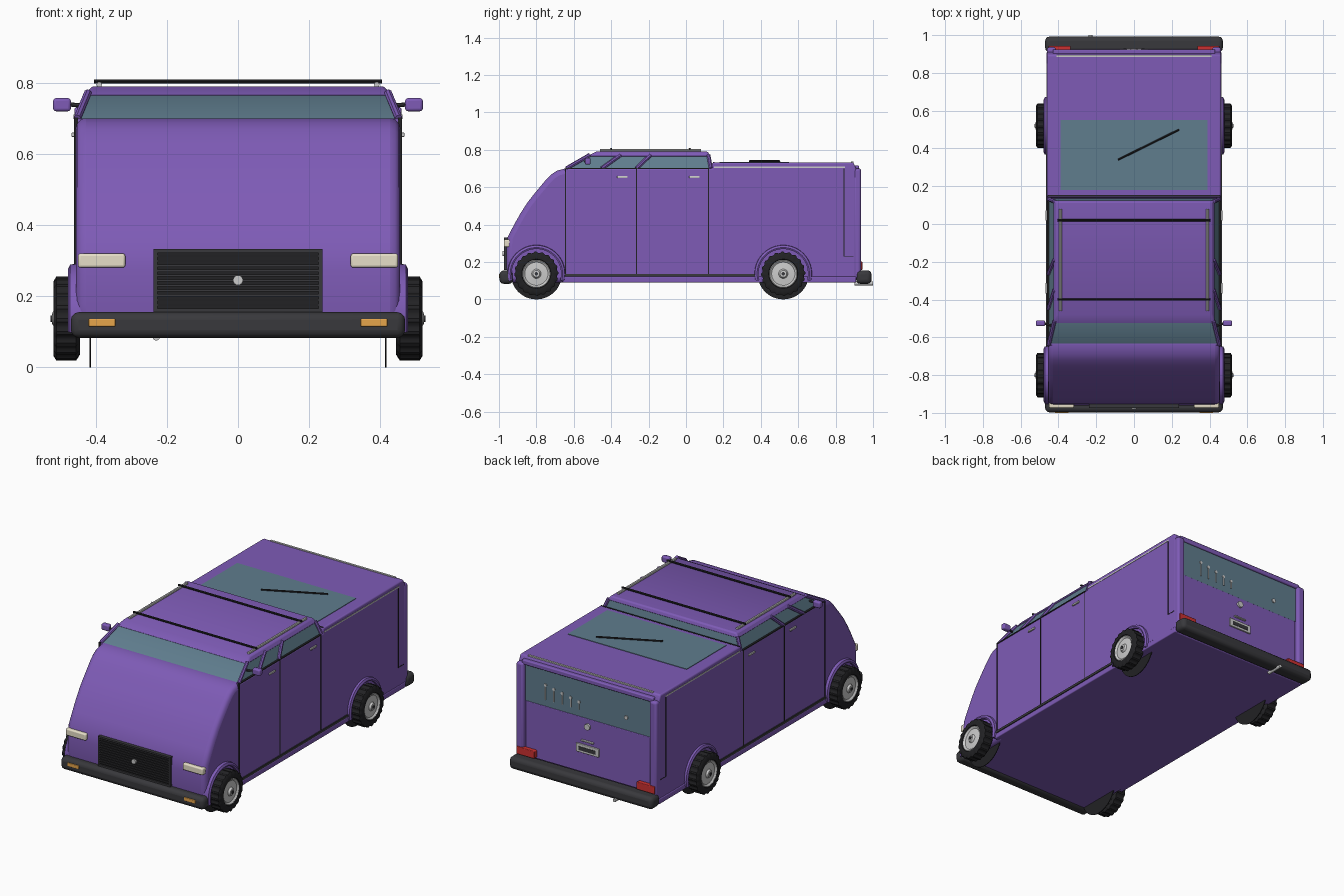
import bpy, bmesh, math
from mathutils import Vector

if "Cube" in bpy.data.objects:
    bpy.data.objects.remove(bpy.data.objects["Cube"])

def material(name, r, g, b):
    m = bpy.data.materials.new(name)
    m.diffuse_color = (r, g, b, 1)
    m.use_nodes = True
    m.node_tree.nodes["Principled BSDF"].inputs["Base Color"].default_value = m.diffuse_color
    return m

PURPLE = material("purple_paint", .21, .105, .47)
GLASS = material("tinted_glass", .115, .205, .27)
BLACK = material("black_rubber", .016, .016, .018)
DARK = material("dark_trim", .04, .04, .045)
SILVER = material("silver", .6, .6, .62)
CREAM = material("cream_lamp", .8, .74, .58)
ORANGE = material("orange_lamp", .8, .38, .07)
RED = material("red_lamp", .6, .03, .03)

def finish(name, bm, mat, bevel=0, smooth=True, segs=3):
    bmesh.ops.recalc_face_normals(bm, faces=bm.faces)
    me = bpy.data.meshes.new(name)
    bm.to_mesh(me)
    bm.free()
    ob = bpy.data.objects.new(name, me)
    bpy.context.collection.objects.link(ob)
    me.materials.append(mat)
    if bevel:
        mod = ob.modifiers.new("bevel", 'BEVEL')
        mod.width, mod.segments = bevel, segs
        mod.limit_method, mod.angle_limit = 'ANGLE', math.radians(50)
    if smooth:
        bpy.ops.object.select_all(action='DESELECT')
        ob.select_set(True)
        bpy.context.view_layer.objects.active = ob
        bpy.ops.object.shade_smooth_by_angle(angle=math.radians(35))
    return ob

def frustum(name, low, high, mat, bevel=0):
    """low/high = (x0, x1, y0, y1, z) rectangles joined by side faces."""
    bm = bmesh.new()
    rings = [[bm.verts.new((x, y, r[4])) for x, y in
              ((r[0], r[2]), (r[1], r[2]), (r[1], r[3]), (r[0], r[3]))] for r in (low, high)]
    bm.faces.new(rings[0])
    bm.faces.new(rings[1])
    for i in range(4):
        j = (i + 1) % 4
        bm.faces.new((rings[0][i], rings[0][j], rings[1][j], rings[1][i]))
    return finish(name, bm, mat, bevel)

def box(name, x0, x1, y0, y1, z0, z1, mat, bevel=0):
    return frustum(name, (x0, x1, y0, y1, z0), (x0, x1, y0, y1, z1), mat, bevel)

def pair(name, x0, x1, *rest):
    box(name + "_right", x0, x1, *rest)
    box(name + "_left", -x1, -x0, *rest)

def extrude(name, pts, half, mat, bevel):
    """Side profile (y, z) extruded across the width."""
    bm = bmesh.new()
    f = bm.faces.new([bm.verts.new((-half, y, z)) for y, z in pts])
    new = bmesh.ops.extrude_face_region(bm, geom=[f])["geom"]
    bmesh.ops.translate(bm, vec=(2 * half, 0, 0), verts=[v for v in new if isinstance(v, bmesh.types.BMVert)])
    return finish(name, bm, mat, bevel)

def bar(name, p, q, r, mat, n=8):
    p, q = Vector(p), Vector(q)
    bm = bmesh.new()
    bmesh.ops.create_cone(bm, cap_ends=True, segments=n, radius1=r, radius2=r, depth=(q - p).length)
    ob = finish(name, bm, mat)
    ob.location = (p + q) / 2
    ob.rotation_mode = 'QUATERNION'
    ob.rotation_quaternion = (q - p).to_track_quat('Z', 'Y')
    return ob

def lathe(name, prof, s, y, z, mat, n=48, a0=0, a1=360, tread=0, closed=False):
    """Revolve (x, r) about an axle at (y, z); s is the side."""
    bm = bmesh.new()
    full = a1 - a0 == 360
    rings = []
    for i in range(n if full else n + 1):
        a = math.radians(a0 + (a1 - a0) * i / n)
        ring = []
        for x, r in prof:
            if tread and r > .104 and i % 4 >= 2:
                r -= tread
            ring.append(bm.verts.new((s * x, y + r * math.cos(a), z + r * math.sin(a))))
        rings.append(ring)
    m = len(prof)
    for i in range(n):
        a, b = rings[i], rings[(i + 1) % len(rings)]
        for k in range(m if closed else m - 1):
            l = (k + 1) % m
            bm.faces.new((a[k], a[l], b[l], b[k]))
    if closed and not full:
        bm.faces.new(rings[0])
        bm.faces.new(rings[-1])
    bmesh.ops.remove_doubles(bm, verts=bm.verts, dist=1e-5)
    return finish(name, bm, mat)

# Main body and rounded nose
extrude("body", [(-.645, .09), (-.645, .70), (.14, .70), (.14, .732), (.895, .732), (.91, .70), (.91, .09)],
        .46, PURPLE, .008)
extrude("nose", [(-.95, .09), (-.96, .18), (-.96, .27), (-.953, .335), (-.916, .405), (-.885, .46), (-.85, .515),
                 (-.815, .56), (-.78, .602), (-.75, .638), (-.72, .668), (-.69, .688), (-.645, .70),
                 (-.60, .70), (-.60, .09)], .456, PURPLE, .028)

# Cab windows, roof and pillars
frustum("cab_glass", (-.452, .452, -.64, .137, .695), (-.42, .42, -.517, .122, .77), GLASS)
frustum("roof", (-.43, .43, -.53, .128, .764), (-.412, .412, -.48, .118, .79), PURPLE, .008)
for s in (-1, 1):
    for yb, yt in ((-.64, -.515), (-.45, -.35), (-.265, -.19), (.133, .12)):
        bar("window_pillar", (s * .452, yb, .70), (s * .422, yt, .772), .011, PURPLE)
    # Mirrors
    bar("mirror_arm", (s * .43, -.54, .735), (s * .48, -.525, .74), .006, DARK)
    # Roof rails and feet
    bar("roof_rail", (s * .39, -.46, .795), (s * .39, .08, .795), .008, SILVER)
pair("mirror", .47, .52, -.54, -.51, .72, .757, PURPLE, .008)
for y in (-.40, .02):
    bar("roof_crossbar", (-.405, y, .804), (.405, y, .804), .006, BLACK)

# Rear deck window, wiper and trims
box("deck_window", -.39, .39, .18, .55, .72, .735, GLASS)
bar("wiper", (-.085, .34, .739), (.24, .50, .739), .005, BLACK)
box("deck_seam", -.455, .455, .145, .153, .72, .7335, BLACK)
box("deck_trim", -.41, .41, .883, .895, .72, .736, SILVER)
pair("side_trim", .45, .462, .15, .85, .703, .711, SILVER)

# Door seams, handles, sills and rear side panel lines
for y in (-.645, -.265, .12):
    pair("door_seam", .45, .4612, y - .003, y + .003, .137, .70, BLACK)
pair("beltline", .45, .4615, -.645, .12, .697, .703, BLACK)
for y in (-.34, .045):
    pair("door_handle", .455, .468, y - .028, y + .028, .648, .66, SILVER, .003)
pair("sill_seam", .45, .466, -.66, .39, .122, .136, DARK)
pair("sill", .44, .464, -.66, .91, .09, .122, PURPLE, .005)
pair("panel_line", .45, .4612, .843, .847, .23, .70, BLACK)
pair("panel_line_low", .45, .4612, .843, .895, .228, .232, BLACK)

# Wheels, inner discs and fender flares
tyre = [(.445, .06), (.445, .102), (.455, .118), (.511, .118), (.519, .105), (.519, .078), (.508, .07)]
rim = [(.50, .074), (.514, .076), (.516, .072), (.508, .062), (.511, .025), (.522, .018), (.524, 0)]
flare = [(.44, .132), (.474, .132), (.478, .14), (.472, .152), (.44, .156)]
for s in (-1, 1):
    for y in (-.80, .52):
        lathe("tyre", tyre, s, y, .137, BLACK, 80, tread=.006)
        lathe("wheel_rim", rim, s, y, .137, SILVER)
        bar("hub_cap", (s * .515, y, .137), (s * .527, y, .137), .009, DARK, 16)
        bar("inner_disc", (s * .413, y, .137), (s * .417, y, .137), .137, BLACK, 48)
        lathe("fender_flare", flare, s, y, .137, PURPLE, 32, -15, 195, closed=True)

# Bumpers and indicators
box("front_bumper", -.47, .47, -.997, -.925, .083, .155, DARK, .022)
box("rear_bumper", -.47, .47, .91, .992, .083, .155, DARK, .022)
pair("indicator", .345, .42, -1.0, -.98, .115, .136, ORANGE, .003)

# Grille and headlights
box("grille_back", -.232, .232, -.966, -.94, .16, .328, BLACK)
for z in (.161, .327):
    box("grille_frame", -.237, .237, -.974, -.94, z - .005, z + .005, DARK)
pair("grille_side", .227, .237, -.974, -.94, .16, .33, DARK)
for i in range(11):
    z = .175 + i * .0138
    box("grille_slat", -.228, .228, -.972, -.95, z - .003, z + .003, DARK)
bar("grille_disc", (0, -.98, .245), (0, -.96, .245), .014, SILVER, 16)
pair("headlight", .317, .45, -.974, -.93, .28, .32, CREAM, .007)

# Tailgate with corner posts
pair("corner_post", .412, .461, .895, .936, .11, .70, PURPLE, .013)
box("tailgate_header", -.43, .43, .89, .925, .688, .716, PURPLE, .006)
box("tailgate", -.408, .408, .90, .918, .15, .475, PURPLE, .004)
box("tailgate_glass", -.41, .41, .90, .915, .475, .688, GLASS)
pair("tail_light", .335, .452, .91, .943, .158, .202, RED, .004)
box("plate_frame", -.075, .075, .91, .926, .268, .318, SILVER, .003)
box("plate_panel", -.055, .055, .92, .928, .281, .303, DARK)
box("tailgate_handle", -.04, .04, .91, .93, .338, .346, SILVER, .002)
bar("tailgate_knob", (0, .91, .43), (0, .93, .43), .018, SILVER, 16)
bar("glass_latch", (-.25, .91, .55), (-.25, .921, .55), .012, SILVER, 16)

# Small figure-like decals on the rear glass
for i in range(5):
    x, h = .28 - i * .055, .075 - i * .01
    bar("decal_body", (x, .916, .515), (x, .916, .515 + h), .004, SILVER)
    bar("decal_head", (x, .912, .525 + h), (x, .919, .525 + h), .009, SILVER, 12)

# Exhaust tip
bar("exhaust", (-.23, .90, .085), (-.23, 1.0, .085), .01, SILVER, 12)
